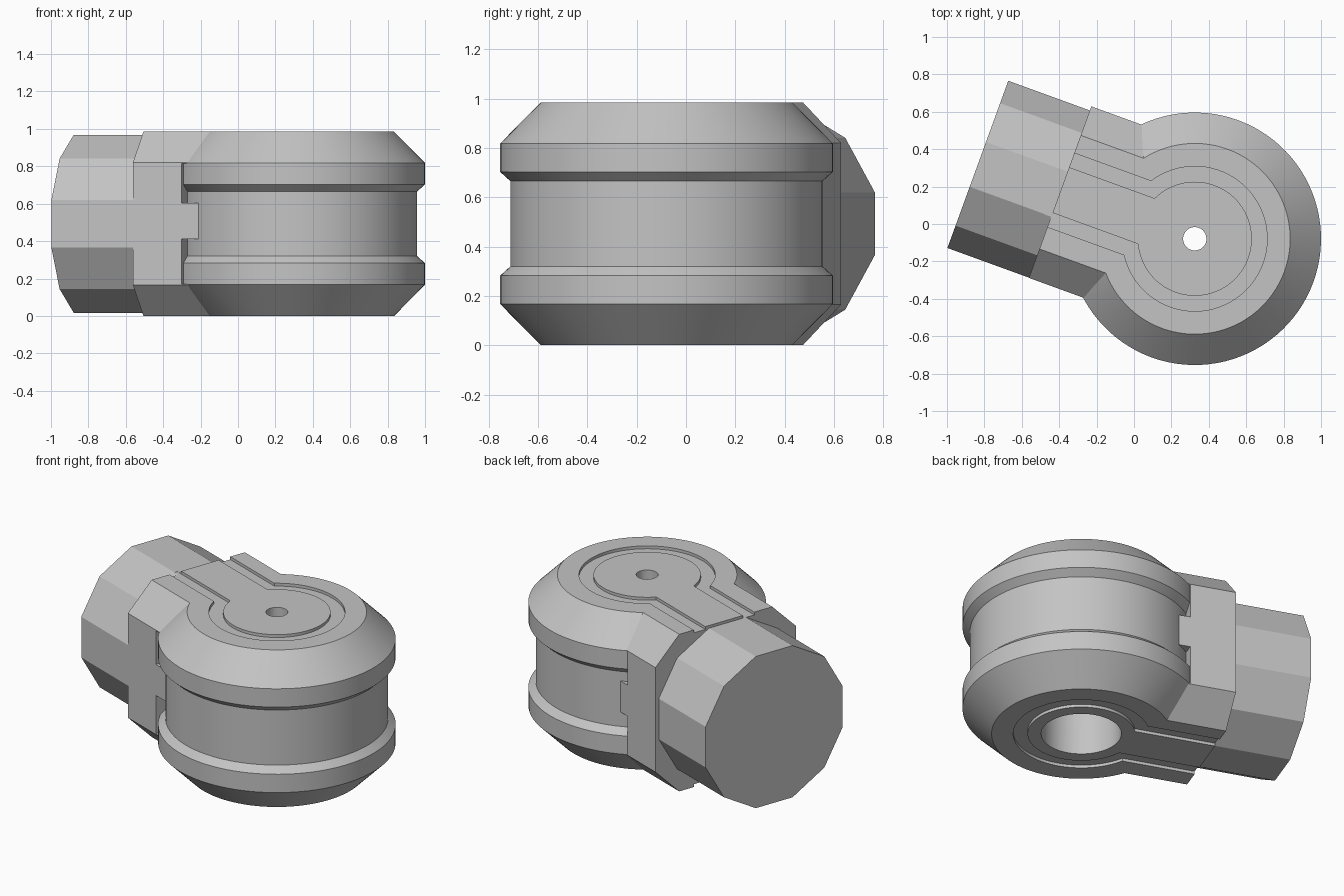
import bpy
import bmesh
from math import sin, cos, pi, radians, sqrt
from mathutils import Matrix

cube = bpy.data.objects.get("Cube")
if cube:
    bpy.data.objects.remove(cube, do_unlink=True)

H = 0.985            # total height
MID = H / 2
ARM_END = 0.762      # where the block stops and the socket starts
UPRIGHT = Matrix.Identity(4)
ALONG = Matrix(((0, 0, 1, 0), (1, 0, 0, 0), (0, 1, 0, 0), (0, 0, 0, 1)))

grey = bpy.data.materials.new("light_grey")
grey.use_nodes = True
grey.diffuse_color = (0.55, 0.55, 0.55, 1)
grey.node_tree.nodes["Principled BSDF"].inputs["Base Color"].default_value = (0.55, 0.55, 0.55, 1)


def to_object(name, bm):
    bmesh.ops.recalc_face_normals(bm, faces=bm.faces)
    mesh = bpy.data.meshes.new(name)
    bm.to_mesh(mesh)
    bm.free()
    mesh.materials.append(grey)
    obj = bpy.data.objects.new(name, mesh)
    bpy.context.collection.objects.link(obj)
    return obj


def prism(name, outline, low, high, turn=UPRIGHT):
    """Extrude a closed outline; ALONG makes it run down the arm."""
    bm = bmesh.new()
    face = bm.faces.new([bm.verts.new((a, b, low)) for a, b in outline])
    made = bmesh.ops.extrude_face_region(bm, geom=[face])["geom"]
    verts = [v for v in made if isinstance(v, bmesh.types.BMVert)]
    bmesh.ops.translate(bm, verts=verts, vec=(0, 0, high - low))
    bm.transform(turn)
    return to_object(name, bm)


def lathe(name, profile, steps=96):
    bm = bmesh.new()
    verts = [bm.verts.new((r, 0, z)) for r, z in profile]
    edges = [bm.edges.new(pair) for pair in zip(verts, verts[1:])]
    bmesh.ops.spin(bm, geom=verts + edges, cent=(0, 0, 0), axis=(0, 0, 1),
                   angle=2 * pi, steps=steps, use_duplicate=False)
    bmesh.ops.remove_doubles(bm, verts=bm.verts, dist=0.0002)
    return to_object(name, bm)


def ring(radius, sides, cx=0, cy=0, phase=0.0):
    return [(cx + radius * cos(2 * pi * (i + phase) / sides),
             cy + radius * sin(2 * pi * (i + phase) / sides)) for i in range(sides)]


def rectangle(x0, x1, y0, y1):
    return [(x0, y0), (x1, y0), (x1, y1), (x0, y1)]


def combine(target, tool, operation):
    """Apply a boolean and remove the tool."""
    mod = target.modifiers.new(operation, "BOOLEAN")
    mod.operation, mod.solver, mod.object = operation, "EXACT", tool
    graph = bpy.context.evaluated_depsgraph_get()
    result = bpy.data.meshes.new_from_object(target.evaluated_get(graph))
    target.modifiers.clear()
    target.data = result
    bpy.data.objects.remove(tool, do_unlink=True)


# Round hub with chamfered rims and a recessed band
half = [(0, 0), (0.51, 0), (0.675, 0.167), (0.675, 0.282), (0.633, 0.32)]
housing = lathe("joint_housing", half + [(r, H - z) for r, z in reversed(half)])

# Chamfered arm block, relieved next to the band except for a middle tab
W, C, SHIFT = 0.488, 0.165, 0.012
section = [(SHIFT + sy * y, z) for sy, y, z in (
    (-1, W - C, 0), (1, W - C, 0), (1, W, C), (1, W, H - C),
    (1, W - C, H), (-1, W - C, H), (-1, W, H - C), (-1, W, C))]
block = prism("arm_block", section, 0.25, ARM_END, ALONG)
for low, high in ((0.17, 0.41), (0.605, H - 0.17)):
    combine(block, prism("relief", rectangle(0.1, 0.486, -1, 1), low, high), "DIFFERENCE")
combine(housing, block, "UNION")

# Twelve-sided socket
socket = prism("socket", ring(0.4925, 12, 0.023, MID, 0.5), 0.7, 1.226, ALONG)
combine(housing, socket, "UNION")

# Socket bore, underside bore and small top hole
combine(housing, prism("bore", ring(0.322, 64, 0.023, MID), 0.39, 1.4, ALONG), "DIFFERENCE")
combine(housing, prism("pivot_bore", ring(0.228, 64), -0.1, 0.3), "DIFFERENCE")
combine(housing, prism("pin_hole", ring(0.0625, 32), 0.2, 1.2), "DIFFERENCE")


# Keyhole-shaped grooves on the top and underside
def keyhole(radius, width, steps=64):
    reach = sqrt(radius ** 2 - width ** 2)
    start = math_angle = math_atan(width, reach)
    arc = [start + (2 * pi - 2 * start) * i / steps for i in range(steps + 1)]
    return [(0.8, width)] + [(radius * cos(a), radius * sin(a)) for a in arc] + [(0.8, -width)]


def math_atan(y, x):
    return Matrix(((x, -y), (y, x))).to_3x3().to_euler().z


groove = keyhole(0.387, 0.21) + keyhole(0.305, 0.13)[::-1]
for low, high in ((H - 0.018, H + 0.1), (-0.1, 0.018)):
    combine(housing, prism("groove", groove, low, high), "DIFFERENCE")

# Turn the arm to its angle and place the hub
housing.data.transform(Matrix.Translation((0.325, -0.079, 0)) @ Matrix.Rotation(radians(160), 4, "Z"))

bpy.ops.object.select_all(action="DESELECT")
housing.select_set(True)
bpy.context.view_layer.objects.active = housing
bpy.ops.object.shade_smooth_by_angle(angle=radians(25))
